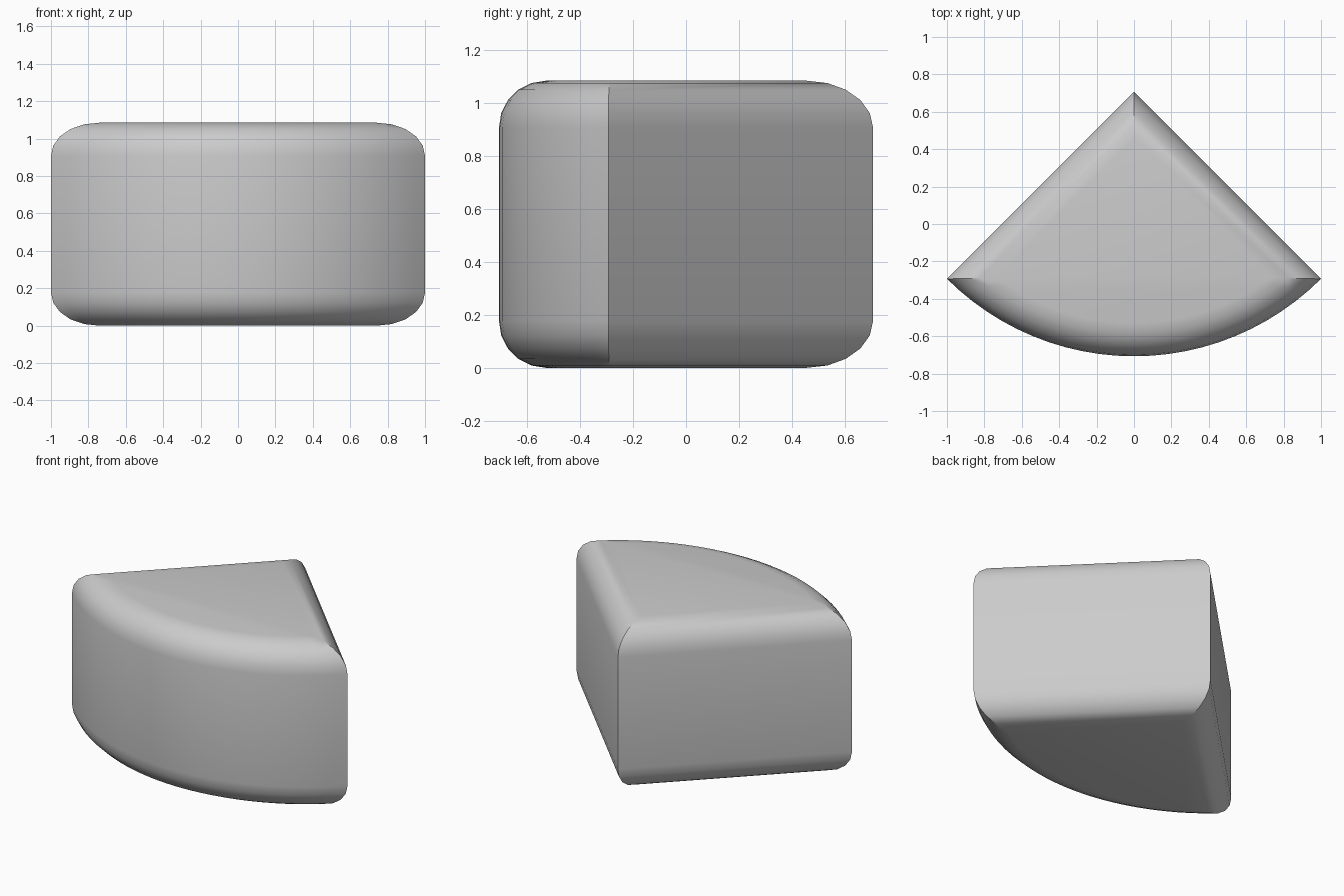
import bpy
import bmesh
import math

cube = bpy.data.objects.get("Cube")
if cube:
    bpy.data.objects.remove(cube, do_unlink=True)

RADIUS = math.sqrt(2)      # straight sides of the quarter wedge
APEX_Y = RADIUS / 2
HEIGHT = 1.085
BEVEL = 0.177
BEVEL_STEPS = 5
ARC_STEPS = 24


def outline(inset, z):
    """Quarter-circle outline moved inward by an inset, at height z."""
    points = [(0, APEX_Y - inset * RADIUS, z)]
    r = RADIUS - inset
    spread = math.pi / 4 - math.asin(inset / r)
    for i in range(ARC_STEPS + 1):
        a = spread * (2 * i / ARC_STEPS - 1)
        points.append((r * math.sin(a), APEX_Y - r * math.cos(a), z))
    return points


# Rounded lower and upper rims as (inset, height) levels
lower = []
for i in range(BEVEL_STEPS + 1):
    a = math.pi / 2 * i / BEVEL_STEPS
    lower.append((BEVEL * (1 - math.sin(a)), BEVEL * (1 - math.cos(a))))
levels = lower + [(inset, HEIGHT - z) for inset, z in reversed(lower)]

# Wedge body: stacked outlines with flat caps
bm = bmesh.new()
rings = [[bm.verts.new(p) for p in outline(*level)] for level in levels]
count = len(rings[0])
for low, high in zip(rings, rings[1:]):
    for i in range(count):
        j = (i + 1) % count
        bm.faces.new((low[i], low[j], high[j], high[i]))
bm.faces.new(list(reversed(rings[0])))
bm.faces.new(rings[-1])
bmesh.ops.recalc_face_normals(bm, faces=bm.faces)

mesh = bpy.data.meshes.new("rounded_wedge")
bm.to_mesh(mesh)
bm.free()
wedge = bpy.data.objects.new("rounded_wedge", mesh)
bpy.context.collection.objects.link(wedge)

# Plain grey material
grey = bpy.data.materials.new("light_grey")
grey.use_nodes = True
colour = (0.6, 0.6, 0.6, 1)
grey.diffuse_color = colour
grey.node_tree.nodes["Principled BSDF"].inputs["Base Color"].default_value = colour
mesh.materials.append(grey)

# Smooth rims and curved front, crisp vertical corners
bpy.ops.object.select_all(action="DESELECT")
wedge.select_set(True)
bpy.context.view_layer.objects.active = wedge
bpy.ops.object.shade_smooth_by_angle(angle=math.radians(30))
